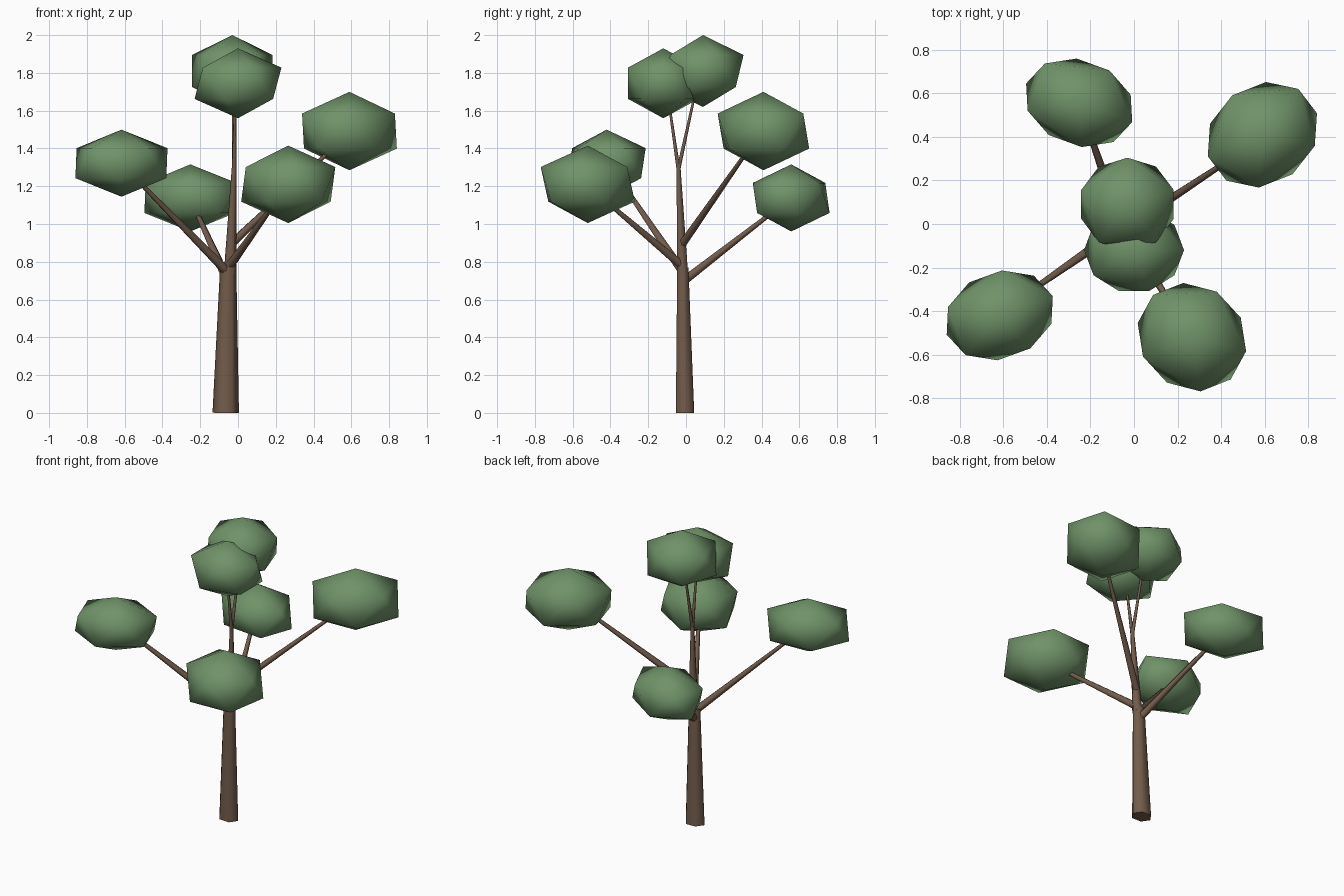
import bpy, bmesh, math
from mathutils import Matrix, Vector

if "Cube" in bpy.data.objects:
    bpy.data.objects.remove(bpy.data.objects["Cube"])


def material(name, color):
    m = bpy.data.materials.new(name)
    m.diffuse_color = (*color, 1)
    m.use_nodes = True
    m.node_tree.nodes["Principled BSDF"].inputs["Base Color"].default_value = m.diffuse_color
    return m


LEAF = material("leaf_green", (0.16, 0.29, 0.14))
BARK = material("bark_brown", (0.17, 0.107, 0.07))


def finish(bm, name, mat):
    bmesh.ops.recalc_face_normals(bm, faces=bm.faces)
    for f in bm.faces:
        f.smooth = True
    me = bpy.data.meshes.new(name)
    bm.to_mesh(me)
    bm.free()
    me.materials.append(mat)
    ob = bpy.data.objects.new(name, me)
    bpy.context.collection.objects.link(ob)
    return ob


def leaf_clump(name, center, height, phase, axis, a, b):
    """Stretched icosahedron; a and b are the radii along and across the axis."""
    bm = bmesh.new()
    bmesh.ops.create_icosphere(bm, subdivisions=1, radius=1)
    rot = lambda d: Matrix.Rotation(math.radians(d), 4, 'Z')
    bm.transform(Matrix.Translation(center) @ rot(axis)
                 @ Matrix.Diagonal((a, b, height / 2, 1)) @ rot(phase - axis))
    return finish(bm, name, LEAF)


def limb(name, rings, sides=6, flat=1.0):
    """Tapered tube through (x, y, z, radius) rings."""
    bm = bmesh.new()
    pts = [Vector(r[:3]) for r in rings]
    d = (pts[-1] - pts[0]).normalized()
    u = (Vector((1, 0, 0)) - d * d.x).normalized()
    v = d.cross(u)
    loops = []
    for p, r in zip(pts, (r[3] for r in rings)):
        angs = [math.tau * i / sides for i in range(sides)]
        loops.append([bm.verts.new(p + u * r * math.cos(t) + v * r * flat * math.sin(t))
                      for t in angs])
    for lo, hi in zip(loops, loops[1:]):
        for i in range(sides):
            j = (i + 1) % sides
            bm.faces.new((lo[i], lo[j], hi[j], hi[i]))
    bm.faces.new(loops[0][::-1])
    bm.faces.new(loops[-1])
    ob = finish(bm, name, BARK)
    for f in ob.data.polygons:
        f.use_smooth = len(f.vertices) == 4
    return ob


# Trunk and central leader
limb("trunk", [(-.065, -.005, 0, .07), (-.052, -.017, .77, .043)], flat=.8)
limb("leader", [(-.042, -.018, .74, .033), (-.02, -.04, 1.31, .012)])

# Side branches and the two top twigs
limb("left_branch", [(-.06, -.02, .75, .026), (-.55, -.36, 1.25, .011)])
limb("back_left_branch", [(-.055, -.01, .70, .026), (-.24, .52, 1.11, .011)])
limb("back_right_branch", [(-.03, -.015, .90, .024), (.5, .335, 1.40, .011)])
limb("front_right_branch", [(-.05, -.01, .77, .026), (.23, -.47, 1.16, .011)])
limb("top_back_twig", [(-.02, -.04, 1.29, .012), (-.025, .05, 1.70, .007)])
limb("top_front_twig", [(-.02, -.04, 1.29, .012), (-.015, -.09, 1.64, .007)])

# Leaf clumps
leaf_clump("left_leaves", (-.617, -.42, 1.322), .355, 20, 20, .29, .224)
leaf_clump("back_left_leaves", (-.252, .557, 1.138), .355, -20, -20, .29, .22)
leaf_clump("back_right_leaves", (.59, .41, 1.492), .415, 55, 35, .305, .255)
leaf_clump("front_right_leaves", (.266, -.52, 1.21), .41, -12, -42, .295, .265)
leaf_clump("top_back_leaves", (-.03, .09, 1.81), .38, 18, 0, .25, .24)
leaf_clump("top_front_leaves", (0, -.12, 1.745), .37, 0, 0, .257, .22)
